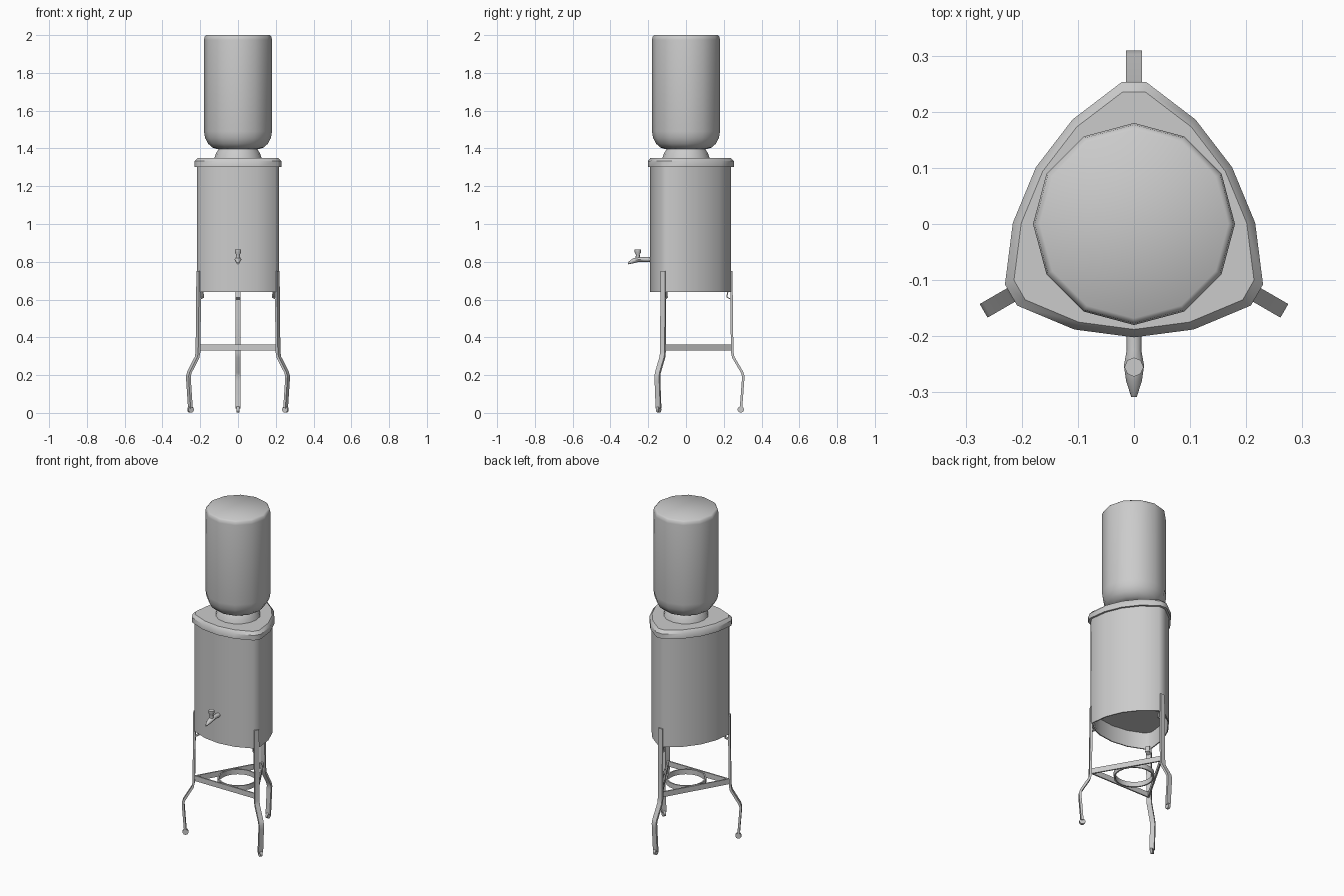
import bpy, bmesh
from math import sin, cos, pi, radians
from mathutils import Matrix, Vector

cube = bpy.data.objects.get("Cube")
if cube:
    bpy.data.objects.remove(cube, do_unlink=True)

grey = bpy.data.materials.new("plain grey")
grey.use_nodes = True
GREY = (0.6, 0.6, 0.6, 1)
grey.diffuse_color = GREY
grey.node_tree.nodes["Principled BSDF"].inputs["Base Color"].default_value = GREY


def finish(name, bm, angle=45, turn=0):
    """Turn a bmesh into a shaded object, rotated about the vertical axis."""
    bmesh.ops.recalc_face_normals(bm, faces=bm.faces[:])
    bm.transform(Matrix.Rotation(radians(turn), 4, 'Z'))
    mesh = bpy.data.meshes.new(name)
    bm.to_mesh(mesh)
    bm.free()
    mesh.materials.append(grey)
    obj = bpy.data.objects.new(name, mesh)
    bpy.context.collection.objects.link(obj)
    bpy.ops.object.select_all(action='DESELECT')
    obj.select_set(True)
    bpy.context.view_layer.objects.active = obj
    bpy.ops.object.shade_smooth_by_angle(angle=radians(angle))
    return obj


def loft(name, rings, closed=False, angle=45, turn=0):
    """Skin a list of point rings; cap the ends unless the loop is closed."""
    bm = bmesh.new()
    vs = [[bm.verts.new(p) for p in ring] for ring in rings]
    n = len(vs[0])
    pairs = list(zip(vs, vs[1:])) + ([(vs[-1], vs[0])] if closed else [])
    for a, b in pairs:
        for i in range(n):
            j = (i + 1) % n
            bm.faces.new((a[i], a[j], b[j], b[i]))
    if not closed:
        bm.faces.new(vs[0])
        bm.faces.new(vs[-1])
    return finish(name, bm, angle, turn)


def circle(r, z, n=12, y=0):
    return [(r * cos(2 * pi * i / n), y + r * sin(2 * pi * i / n), z) for i in range(n)]


def rounded_triangle(s, z):
    """Bulging three-cornered outline with blunt corners over the legs."""
    pts = []
    for corner in (90, 210, 330):
        for a, r in ((-4.9, 0.254), (4.9, 0.254), (30.5, 0.216), (60, 0.202), (89.5, 0.216)):
            t = radians(corner + a)
            pts.append((s * r * cos(t), s * r * sin(t), z))
    return pts


def strip(name, path, thick, width, turn):
    """Flat bar bent along a radius/height path."""
    rings = []
    for i, (r, z) in enumerate(path):
        a, b = Vector(path[max(i - 1, 0)]), Vector(path[min(i + 1, len(path) - 1)])
        d = (b - a).normalized() * thick / 2
        w = width / 2
        rings.append([(r - d.y, -w, z + d.x), (r - d.y, w, z + d.x),
                      (r + d.y, w, z - d.x), (r + d.y, -w, z - d.x)])
    return loft(name, rings, angle=40, turn=turn)


# Tank with a recessed underside, and its lid
loft("tank", [rounded_triangle(s, z) for s, z in
              ((0.945, 1.31), (0.945, 0.64), (0.915, 0.64), (0.915, 0.74))], angle=50)
loft("lid", [rounded_triangle(s, z) for s, z in
             ((1, 1.303), (1, 1.333), (0.93, 1.35))], angle=40)

# Upturned bottle and the flared collar it sits in
loft("bottle", [circle(r, z) for r, z in
                ((0.168, 2.0), (0.177, 1.993), (0.18, 1.975), (0.18, 1.49), (0.174, 1.455),
                 (0.158, 1.425), (0.136, 1.405), (0.11, 1.396))], angle=50)
loft("collar", [circle(r, z, 16) for r, z in
                ((0.1, 1.4), (0.108, 1.388), (0.118, 1.37), (0.126, 1.345))])

# Tap: spout running forward, with a round knob on top
spout = []
for y, z, rx, rz in ((-0.18, 0.812, 0.014, 0.013), (-0.225, 0.812, 0.013, 0.012),
                     (-0.252, 0.812, 0.018, 0.013), (-0.28, 0.805, 0.014, 0.013),
                     (-0.308, 0.792, 0.005, 0.006)):
    spout.append([(rx * cos(pi * i / 4), y, z + rz * sin(pi * i / 4)) for i in range(8)])
loft("tap_spout", spout, angle=50)
loft("tap_knob", [circle(r, z, 8, -0.255) for r, z in
                  ((0.013, 0.815), (0.01, 0.838), (0.017, 0.85), (0.017, 0.865))], angle=50)

# Three bent legs with feet, tank brackets and the braces between them
LEG = [(0.24, 0.75), (0.242, 0.5), (0.245, 0.32), (0.25, 0.295), (0.297, 0.215),
       (0.303, 0.195), (0.302, 0.17), (0.291, 0.025)]
BRACKET = [(0.242, 0.6), (0.216, 0.612), (0.222, 0.645)]
for side, turn in (("back", 90), ("right", 210), ("left", 330)):
    strip(side + "_leg", LEG, 0.013, 0.028, turn)
    strip(side + "_bracket", BRACKET, 0.006, 0.024, turn)

    bm = bmesh.new()
    bmesh.ops.create_cone(bm, cap_ends=True, segments=10, radius1=0.017, radius2=0.017, depth=0.014,
                          matrix=Matrix.Translation((0.29, 0, 0.018)) @ Matrix.Rotation(pi / 2, 4, 'X'))
    finish(side + "_foot", bm, 40, turn)

    bm = bmesh.new()
    bmesh.ops.create_cube(bm, size=1, matrix=Matrix.Translation((0.118, 0, 0.345))
                          @ Matrix.Diagonal((0.008, 0.41, 0.032, 1)))
    finish(side + "_brace", bm, 30, turn + 60)

# Ring held between the braces
loft("brace_ring", [circle(r, z, 20) for r, z in
                    ((0.112, 0.33), (0.112, 0.36), (0.104, 0.36), (0.104, 0.33))], closed=True)
